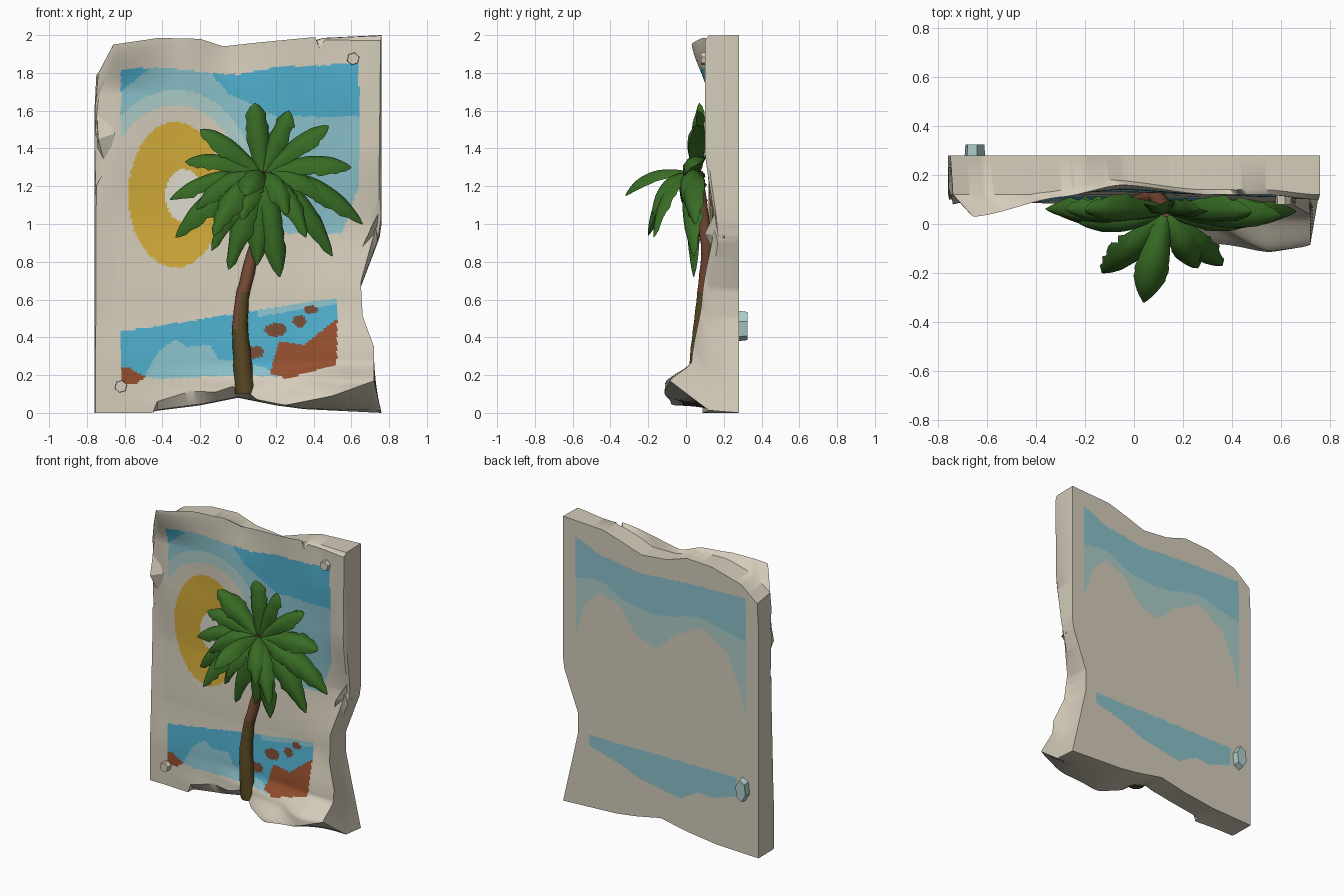
import bpy, bmesh, math, random
from mathutils import Vector

if "Cube" in bpy.data.objects:
    bpy.data.objects.remove(bpy.data.objects["Cube"])
random.seed(4)


def material(name, r, g, b):
    m = bpy.data.materials.new(name)
    lin = [((c / 255 + 0.055) / 1.055) ** 2.4 if c > 10 else c / 3294 for c in (r, g, b)]
    m.diffuse_color = (*lin, 1)
    m.use_nodes = True
    m.node_tree.nodes["Principled BSDF"].inputs["Base Color"].default_value = m.diffuse_color
    return m


STONE, BLUE, LIGHT, PALE, YELLOW, WHITE, EARTH, ROCK, OLIVE, GREEN = range(10)
MATS = [material(*a) for a in (
    ("stone", 212, 204, 186), ("sea blue", 78, 172, 202), ("light blue", 138, 192, 202),
    ("pale aqua", 172, 204, 200), ("sun yellow", 212, 172, 58), ("white", 224, 222, 210),
    ("earth brown", 148, 78, 46), ("rock brown", 118, 74, 54), ("olive bark", 88, 72, 34),
    ("palm green", 56, 108, 36))]


def finish(bm, name, angle=40):
    bmesh.ops.recalc_face_normals(bm, faces=bm.faces)
    me = bpy.data.meshes.new(name)
    bm.to_mesh(me)
    bm.free()
    ob = bpy.data.objects.new(name, me)
    bpy.context.collection.objects.link(ob)
    for m in MATS:
        me.materials.append(m)
    bpy.ops.object.select_all(action='DESELECT')
    ob.select_set(True)
    bpy.context.view_layer.objects.active = ob
    if angle:
        bpy.ops.object.shade_smooth_by_angle(angle=math.radians(angle))
    return ob


def interp(pts, t, soft=False):
    if t <= pts[0][0]:
        return pts[0][1]
    for (a, p), (b, q) in zip(pts, pts[1:]):
        if t <= b:
            k = (t - a) / (b - a)
            if soft:
                k = k * k * (3 - 2 * k) * 0.6 + k * 0.4
            return p + (q - p) * k
    return pts[-1][1]


def inside(poly, x, z):
    hit = False
    for (x1, z1), (x2, z2) in zip(poly, poly[1:] + poly[:1]):
        if (z1 > z) != (z2 > z) and x < (x2 - x1) * (z - z1) / (z2 - z1) + x1:
            hit = not hit
    return hit


def oval(x, z, cx, cz, rx, rz):
    return math.hypot((x - cx) / rx, (z - cz) / rz)


# Slab outlines: left, right, bottom, top for the front and for the back
FRONT = ([(0, -.755), (1.28, -.75), (1.36, -.71), (1.6, -.755), (1.76, -.74), (1.86, -.71), (2, -.66)],
         [(0, .72), (.2, .72), (.4, .66), (.6, .65), (.75, .69), (.9, .73), (.97, .7), (1.05, .745), (2, .755)],
         [(-.45, 0), (-.43, .06), (-.25, .115), (-.12, .11), (-.03, .14), (.04, .12), (.1, .07),
          (.25, .04), (.5, .09), (.72, .17)],
         [(-.72, 1.88), (-.66, 1.95), (-.42, 1.985), (-.2, 1.98), (-.08, 1.94), (.1, 1.96),
          (.41, 1.99), (.43, 1.93), (.46, 1.975), (.76, 1.97)])
BACK = ([(0, -.76), (1.8, -.76), (2, -.75)],
        [(0, .76), (.3, .69), (.5, .645), (.65, .645), (.93, .75), (1, .76)],
        [(-.76, 0), (-.44, .01), (-.2, .04), (0, .08), (.2, .04), (.35, .02), (.76, 0)],
        [(-.76, 1.78), (-.62, 1.89), (-.4, 1.95), (-.2, 1.96), (-.05, 1.91), (.15, 1.89),
         (.3, 1.94), (.45, 1.985), (.76, 2)])
# Relief of the front sheet: rows of depth by height
XS = (-.76, -.65, -.3, -.05, .3, .55, .74)
RELIEF = [(.05, (.10, .10, .08, .05, -.08, -.12, -.10)), (.16, (.10, .10, .09, .06, .0, -.11, -.09)),
          (.27, (.10, .10, .10, .09, .07, .03, .03)), (.6, (.11, .12, .12, .12, .11, .09, .08)),
          (1.0, (.12, .13, .14, .14, .14, .14, .15)), (1.4, (.12, .11, .13, .13, .12, .12, .10)),
          (1.7, (.12, .11, .12, .14, .12, .11, .10)), (1.95, (.07, .03, .11, .16, .12, .12, .10))]


def depth(x, z):
    return interp([(h, interp(list(zip(XS, r)), x, True)) for h, r in RELIEF], z, True)


EARTH_R = [(.17, .21), (.22, .38), (.35, .36), (.45, .44), (.525, .5), (.525, .26), (.26, .18)]
EARTH_L = [(-.62, .24), (-.57, .235), (-.49, .19), (-.55, .15), (-.62, .16)]
ROCKS = [(.2, .44, .06, .035), (.325, .485, .036, .03), (.385, .545, .036, .022), (.09, .32, .045, .033)]


def paint_front(x, z):
    if inside(EARTH_R, x, z) or inside(EARTH_L, x, z):
        return EARTH
    if any(oval(x, z, *r) < 1 for r in ROCKS):
        return ROCK
    # sea
    top = .43 + .157 * (x + .62)
    low = interp([(-.62, .17), (-.5, .19), (-.4, .18), (0, .2), (.26, .19), (.53, .26)], x)
    if -.62 < x < .525 and low < z < top:
        foam = interp([(-.5, .19), (-.42, .33), (-.33, .39), (-.28, .35), (-.15, .36),
                       (-.1, .28), (0, .28), (.2, .22)], x)
        return LIGHT if z < foam or (x > .1 and z > top - .035) else BLUE
    # sun
    if oval(x, z, -.285, 1.15, .1, .14) < 1:
        return WHITE
    if oval(x, z, -.33, 1.155, .25, .385) < 1:
        return YELLOW
    # sky
    top = interp([(-.62, 1.82), (-.4, 1.83), (-.15, 1.8), (0, 1.79), (.2, 1.83), (.64, 1.85)], x)
    if not -.62 < x < .64 or z > top or z < interp([(.3, .95), (.55, .95), (.64, 1.2)], x):
        return STONE
    if z > interp([(-.62, 1.7), (-.46, 1.83), (-.17, 1.83), (-.05, 1.69), (.2, 1.57)], x):
        return BLUE
    ring = oval(x, z, -.33, 1.2, .42, .51)
    return LIGHT if ring > 1 else PALE if ring > .84 and z > 1.3 else STONE


def paint_back(x, z):
    if -.66 < x < .66:
        top = interp([(-.66, 1.8), (-.3, 1.79), (.16, 1.76), (.45, 1.8), (.66, 1.88)], x, True)
        mid = interp([(-.66, 1.5), (-.31, 1.57), (.04, 1.5), (.25, 1.52), (.47, 1.62), (.66, 1.6)], x, True)
        low = interp([(-.66, .98), (-.6, 1.2), (-.5, 1.4), (-.31, 1.5), (-.15, 1.42), (.04, 1.27), (.16, 1.3),
                      (.35, 1.5), (.47, 1.54), (.57, 1.46), (.66, 1.22)], x, True)
        if low < z < top:
            return LIGHT if z > mid else PALE
    if -.59 < x < .56:
        low = interp([(-.59, .39), (-.4, .33), (-.3, .34), (-.15, .26), (.16, .31), (.3, .37), (.56, .44)], x)
        if low < z < .52:
            return LIGHT
    return STONE


# Slab: painted front sheet, painted flat back, broken rim between them
NX, NZ = 140, 180
bm = bmesh.new()


def sheet(outline, yfun, paint):
    left, right, bottom, top = outline
    g = []
    for j in range(NZ + 1):
        v, row = j / NZ, []
        a, b = interp(left, 2 * v), interp(right, 2 * v)
        for i in range(NX + 1):
            x = a + (b - a) * i / NX
            lo, hi = interp(bottom, x), interp(top, x)
            z = lo + (hi - lo) * v
            row.append(bm.verts.new((x, yfun(x, z), z)))
        g.append(row)
    for j in range(NZ):
        for i in range(NX):
            f = bm.faces.new((g[j][i], g[j][i + 1], g[j + 1][i + 1], g[j + 1][i]))
            c = f.calc_center_median()
            f.material_index = paint(c.x, c.z)
    return (g[0][:-1] + [r[-1] for r in g[:-1]] + g[-1][:0:-1] + [r[0] for r in g[:0:-1]])


fr = sheet(FRONT, depth, paint_front)
bk = sheet(BACK, lambda x, z: .28, paint_back)
mid = [bm.verts.new((.12 * a.co.x + .88 * b.co.x, max(a.co.y, .1) + .02, .08 * a.co.z + .92 * b.co.z))
       for a, b in zip(fr, bk)]
for p, q in ((fr, mid), (mid, bk)):
    for k in range(len(p)):
        n = (k + 1) % len(p)
        bm.faces.new((p[k], p[n], q[n], q[k]))
finish(bm, "painted_slab", 35)


# Torn flakes on the edges and small pegs
def hull(name, pts, mat=STONE):
    b = bmesh.new()
    for p in pts:
        b.verts.new(p)
    bmesh.ops.convex_hull(b, input=b.verts)
    for f in b.faces:
        f.material_index = mat
    finish(b, name, 0)


hull("right_flake", [(.65, .14, .86), (.69, .1, .95), (.74, .15, 1.05), (.75, .2, .93), (.7, .25, .9), (.73, .25, 1.04)])
hull("left_flake", [(-.75, .14, 1.64), (-.65, .1, 1.48), (-.7, .13, 1.3), (-.74, .08, 1.45), (-.75, .2, 1.32)])


def peg(name, x, z, y0, y1, rx, rz, mat):
    hull(name, [(x + s * rx * math.cos(a), y, z + s * rz * math.sin(a))
                for y, s in ((y0, .9), (y1, 1)) for a in [k * math.pi / 3 + .3 for k in range(6)]], mat)


peg("upper_front_peg", .61, 1.875, .08, .14, .036, .036, STONE)
peg("lower_front_peg", -.62, .14, .06, .14, .036, .036, STONE)
peg("back_peg", -.65, .46, .325, .26, .045, .085, PALE)


def tube(bm, rings, mats):
    loops = [[bm.verts.new(p) for p in r] for r in rings]
    n = len(loops[0])
    for p, q in zip(loops, loops[1:]):
        for k in range(n):
            f = bm.faces.new((p[k], p[(k + 1) % n], q[(k + 1) % n], q[k]))
            f.material_index = mats(f.calc_center_median(), k)
    for r in (loops[0], loops[-1]):
        f = bm.faces.new(r)
        f.material_index = mats(f.calc_center_median(), 0)


# Curved trunk
PX = [(.1, .04), (.25, .025), (.45, .01), (.6, .02), (.75, .055), (.9, .095), (1.28, .13)]
PY = [(.1, .07), (.3, .065), (.6, .09), (.85, .115), (1.28, .06)]
PR = [(.1, .055), (.25, .048), (.6, .035), (1.28, .03)]
rings = []
for i in range(25):
    z = .1 + i * 1.18 / 24
    x, y, r = interp(PX, z, True), interp(PY, z), interp(PR, z) * (1 + .05 * (i % 2))
    rings.append([(x + r * math.cos(k * math.pi / 5), y + r * math.sin(k * math.pi / 5), z) for k in range(10)])
bm = bmesh.new()
tube(bm, rings, lambda c, k: ROCK if c.z > .62 or (c.z > .45 and 4 <= k <= 6) else OLIVE)
finish(bm, "palm_trunk", 50)

# Palm fronds: tip x, y, z, arch height, half width
TIPS = [(.09, .07, 1.64, .02, .065), (.27, .06, 1.6, .03, .06), (.48, .05, 1.52, .05, .065),
        (.6, .03, 1.3, .08, .07), (.66, .05, 1.0, .14, .07), (.5, .04, .83, .16, .07),
        (.36, -.17, .93, .14, .06), (.22, .04, .72, .1, .065), (.1, .05, .78, .08, .06),
        (-.05, .04, .76, .1, .065), (-.14, .05, .86, .13, .06), (-.33, .05, .93, .13, .075),
        (-.36, .06, 1.13, .09, .06), (-.28, .06, 1.33, .07, .06), (-.2, .06, 1.5, .05, .065),
        (.04, -.32, 1.15, .1, .065), (-.13, -.2, .94, .14, .065), (.26, -.18, 1.05, .12, .06),
        (.02, -.15, 1.02, .12, .06), (.5, .01, 1.08, .13, .06), (-.22, .0, 1.08, .12, .06)]
SECTION = [(-1, -.5), (-.6, .1), (0, .28), (.6, .1), (1, -.5), (.5, -.3), (0, -.12), (-.5, -.3)]
bm = bmesh.new()
for tx, ty, tz, arch, w in TIPS:
    c, tip = Vector((.13, .05, 1.26)), Vector((tx, ty, tz))
    m = c.lerp(tip, .55) + Vector((0, -arch * .4, arch * 1.2))
    rings, N = [], 18
    for i in range(N + 1):
        t = i / N
        p = c * (1 - t) ** 2 + m * 2 * t * (1 - t) + tip * t * t
        d = ((m - c) * (1 - t) + (tip - m) * t).normalized()
        up = Vector((0, -.6, .8))
        up = (up - d * up.dot(d)).normalized()
        side = d.cross(up)
        s = w * interp([(0, .35), (.2, .7), (.5, 1), (.75, .9), (.92, .5), (1, .06)], t, True)
        tear = 1 + (random.uniform(-.14, .2) if t > .45 else 0)
        rings.append([p + side * a * s * (tear if abs(a) == 1 else 1)
                      + up * b * s * (tear if abs(a) == 1 else 1) for a, b in SECTION])
    tube(bm, rings, lambda c, k: GREEN)
finish(bm, "palm_fronds", 55)
